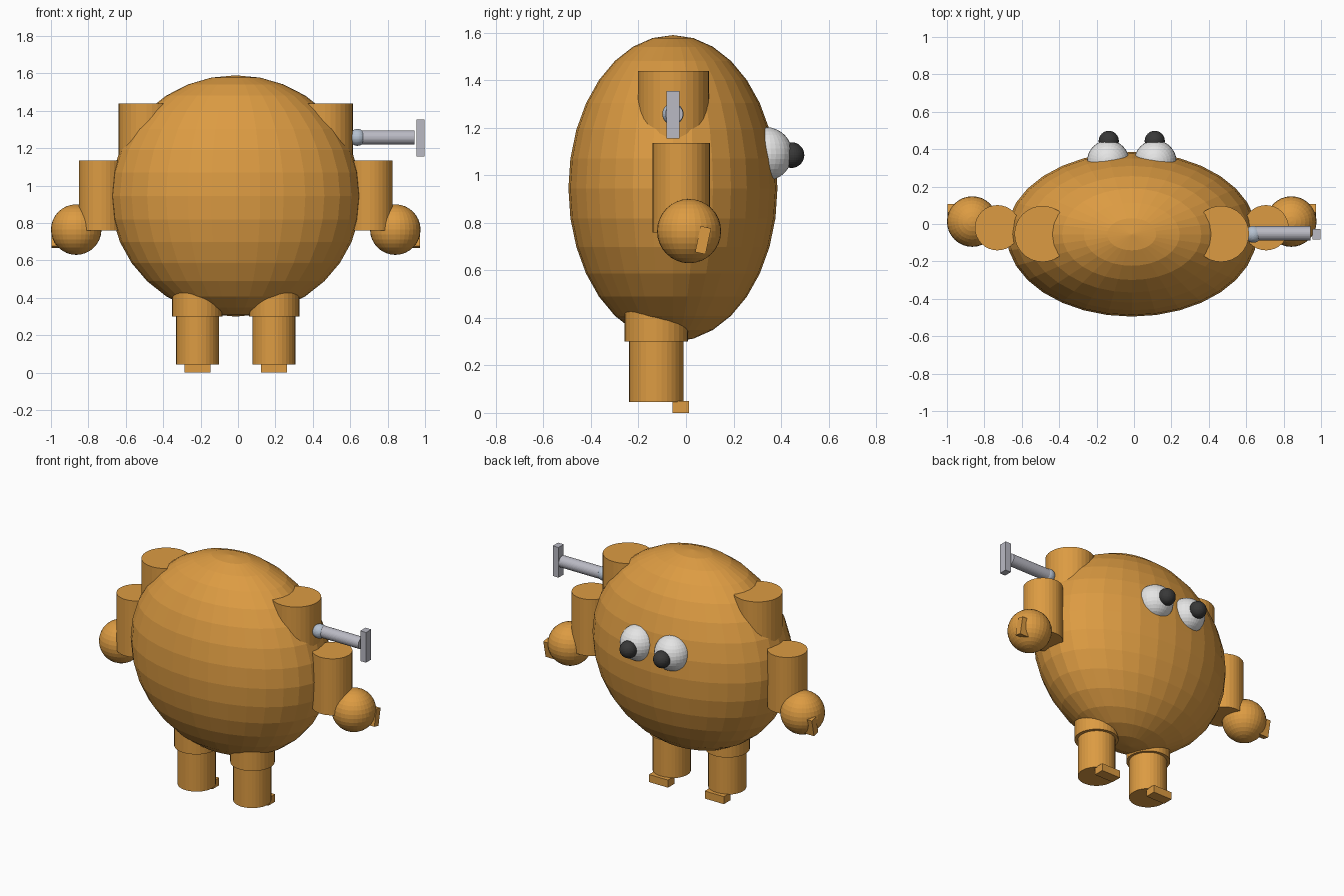
import bpy
import math

if "Cube" in bpy.data.objects:
    bpy.data.objects.remove(bpy.data.objects["Cube"])


def material(name, rgb):
    m = bpy.data.materials.new(name)
    m.diffuse_color = (*rgb, 1)
    m.use_nodes = True
    m.node_tree.nodes["Principled BSDF"].inputs["Base Color"].default_value = m.diffuse_color
    return m


ORANGE = material("warm orange", (0.72, 0.33, 0.055))
WHITE = material("eye white", (0.78, 0.78, 0.78))
DARK = material("pupil dark", (0.04, 0.04, 0.04))
METAL = material("key metal", (0.49, 0.49, 0.55))
BALL = material("joint metal", (0.46, 0.53, 0.63))


def finish(name, mat):
    o = bpy.context.object
    o.name = name
    o.data.materials.append(mat)
    return o


def ball(name, mat, loc, radii, seg=32, rings=16):
    bpy.ops.mesh.primitive_uv_sphere_add(segments=seg, ring_count=rings, radius=1, location=loc)
    o = finish(name, mat)
    o.scale = radii
    return o


def tube(name, mat, x, y, z0, z1, r):
    bpy.ops.mesh.primitive_cylinder_add(vertices=32, radius=r, depth=z1 - z0,
                                        location=(x, y, (z0 + z1) / 2))
    return finish(name, mat)


def box(name, mat, loc, size, rot=(0, 0, 0)):
    bpy.ops.mesh.primitive_cube_add(size=1, location=loc, rotation=rot)
    o = finish(name, mat)
    o.scale = size
    return o


CX = -0.012  # symmetry plane of the figure

# Egg-shaped body
ball("body", ORANGE, (CX, -0.055, 0.945), (0.67, 0.44, 0.645))

for side, s in (("left", -1), ("right", 1)):
    # Arm: shoulder, forearm, hand and thumb
    tube(side + "_shoulder", ORANGE, CX + s * 0.477, -0.053, 1.07, 1.44, 0.15)
    tube(side + "_forearm", ORANGE, CX + s * 0.718, -0.02, 0.76, 1.135, 0.121)
    ball(side + "_hand", ORANGE, (CX + s * 0.853, 0.013, 0.765), (0.135,) * 3)
    box(side + "_thumb", ORANGE, (CX + s * 0.935, 0.072, 0.727), (0.10, 0.045, 0.112),
        (math.radians(-12), 0, 0))

    # Leg: thigh, shin and small foot block
    tube(side + "_thigh", ORANGE, CX + s * 0.206, -0.125, 0.30, 0.55, 0.134)
    tube(side + "_shin", ORANGE, CX + s * 0.204, -0.125, 0.045, 0.32, 0.115)
    box(side + "_foot", ORANGE, (CX + s * 0.205, -0.022, 0.025), (0.14, 0.07, 0.05))

    # Bulging eye with round pupil
    ball(side + "_eye", WHITE, (CX + s * 0.126, 0.335, 1.09), (0.113,) * 3)
    ball(side + "_pupil", DARK, (CX + s * 0.123, 0.444, 1.085), (0.054,) * 3)

# Wind-up key on the right shoulder
ball("key_joint", BALL, (0.638, -0.055, 1.258), (0.045,) * 3)
rod = tube("key_rod", METAL, 0.795, -0.05, 1.115, 1.403, 0.038)
rod.location = (0.80, -0.05, 1.258)
rod.rotation_euler = (0, math.pi / 2, 0)
box("key_plate", METAL, (0.976, -0.055, 1.255), (0.042, 0.055, 0.20))
